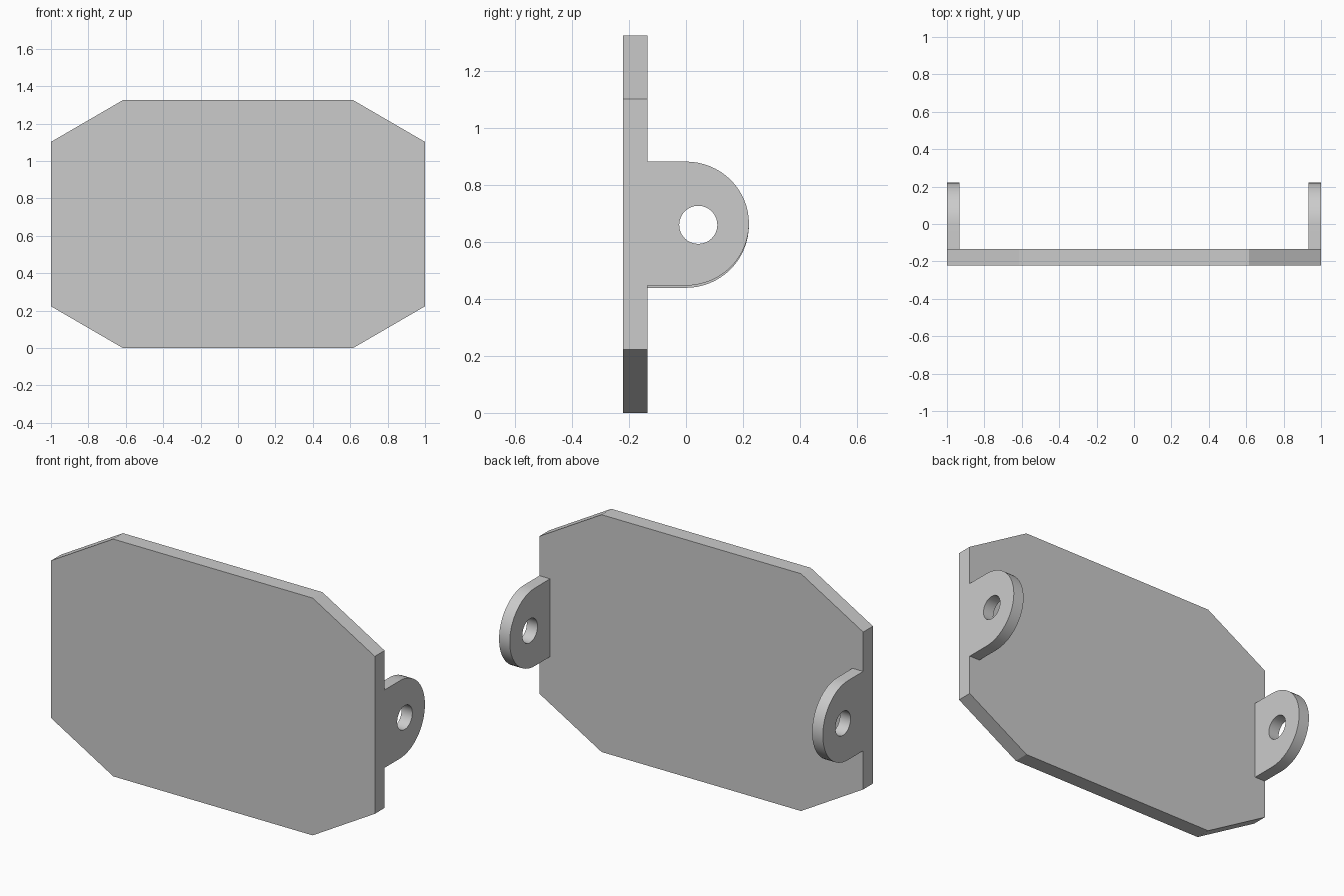
import bpy
import bmesh
from math import sin, cos, pi, radians
from mathutils import Vector

default = bpy.data.objects.get("Cube")
if default:
    bpy.data.objects.remove(default, do_unlink=True)

GREY = (0.6, 0.6, 0.6, 1)
metal = bpy.data.materials.new("plain_grey")
metal.use_nodes = True
metal.diffuse_color = GREY
metal.node_tree.nodes["Principled BSDF"].inputs["Base Color"].default_value = GREY


def arc(cy, cz, ry, rz, start, end, steps):
    """Points along an elliptical arc in the y-z plane."""
    angles = [start + (end - start) * i / steps for i in range(steps + 1)]
    return [(cy + ry * cos(a), cz + rz * sin(a)) for a in angles]


def extruded(name, loops, depth):
    """Fill closed loops (outline, then holes) and extrude them by depth."""
    bm = bmesh.new()
    edges = []
    for loop in loops:
        verts = [bm.verts.new(p) for p in loop]
        edges += [bm.edges.new((v, verts[i - 1])) for i, v in enumerate(verts)]
    bmesh.ops.triangle_fill(bm, edges=edges, use_beauty=True)
    out = bmesh.ops.extrude_face_region(bm, geom=bm.faces[:], use_keep_orig=True)
    moved = [v for v in out["geom"] if isinstance(v, bmesh.types.BMVert)]
    bmesh.ops.translate(bm, verts=moved, vec=Vector(depth))
    bmesh.ops.recalc_face_normals(bm, faces=bm.faces[:])
    mesh = bpy.data.meshes.new(name)
    bm.to_mesh(mesh)
    bm.free()
    mesh.materials.append(metal)
    obj = bpy.data.objects.new(name, mesh)
    bpy.context.collection.objects.link(obj)
    bpy.ops.object.select_all(action="DESELECT")
    obj.select_set(True)
    bpy.context.view_layer.objects.active = obj
    bpy.ops.object.shade_smooth_by_angle(angle=radians(25))
    return obj


# Front plate with four clipped corners
HEIGHT, FRONT, BACK = 1.325, -0.221, -0.135
half = [(0.616, 0), (1, 0.223), (1, HEIGHT - 0.223), (0.616, HEIGHT)]
outline = half + [(-x, z) for x, z in reversed(half)]
extruded("front_plate", [[(x, FRONT, z) for x, z in outline]], (0, BACK - FRONT, 0))

# Rounded mounting ears with a pin hole, flush with the plate ends
EAR_TOP, EAR_THICK = 0.882, 0.066
for name, side, bottom in (("left_ear", 1, 0.447), ("right_ear", -1, 0.439)):
    mid, radius = (EAR_TOP + bottom) / 2, (EAR_TOP - bottom) / 2
    profile = [(BACK, bottom)] + arc(0, mid, 0.221, radius, -pi / 2, pi / 2, 32)
    profile.append((BACK, EAR_TOP))
    hole = arc(0.043, 0.66, 0.067, 0.067, 0, 2 * pi, 32)[:-1]
    loops = [[(side, y, z) for y, z in loop] for loop in (profile, hole)]
    extruded(name, loops, (-side * EAR_THICK, 0, 0))
